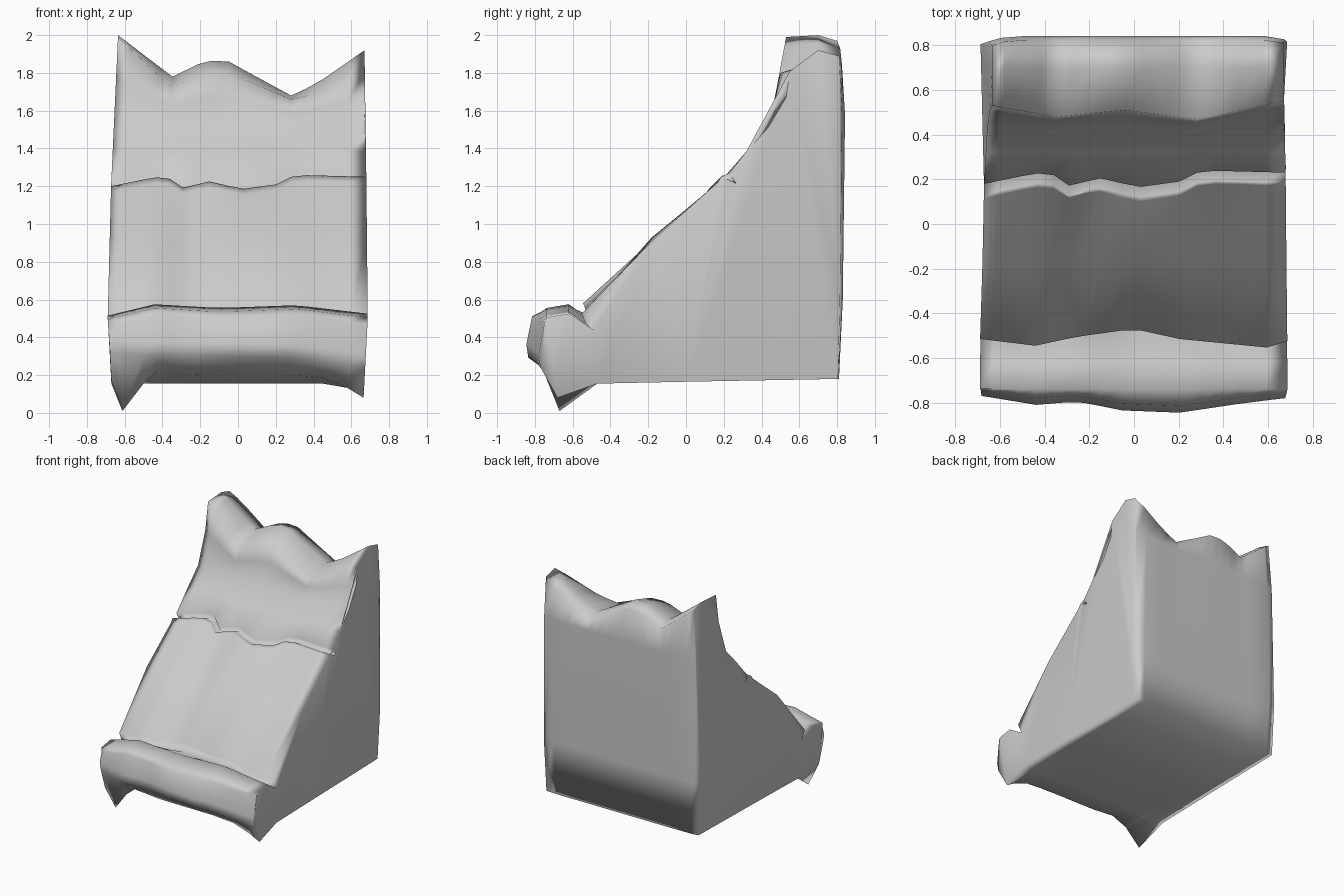
import bpy, bmesh

if "Cube" in bpy.data.objects:
    bpy.data.objects.remove(bpy.data.objects["Cube"])


def curve(pairs):
    """Piecewise-linear function of x through (x, value) pairs."""
    def f(x):
        if x <= pairs[0][0]:
            return pairs[0][1]
        for (a, va), (b, vb) in zip(pairs, pairs[1:]):
            if x <= b:
                return va + (vb - va) * (x - a) / (b - a)
        return pairs[-1][1]
    return f


# Uneven edges running across the width
rim_z = curve([(-.67, 2.0), (-.36, 1.78), (-.18, 1.865), (-.05, 1.86), (.28, 1.68), (.41, 1.74), (.67, 1.92)])
rim_front_z = curve([(-.67, 1.99), (-.36, 1.72), (-.18, 1.80), (-.05, 1.80), (.28, 1.66), (.41, 1.69), (.67, 1.81)])
rim_front_y = curve([(-.67, .53), (-.36, .48), (-.05, .51), (.28, .47), (.67, .55)])
fold_z = curve([(-.67, 1.20), (-.5, 1.235), (-.38, 1.255), (-.3, 1.19), (-.15, 1.225), (.02, 1.185),
                (.2, 1.21), (.3, 1.26), (.67, 1.25)])
lap_z = curve([(-.67, .52), (-.43, .575), (-.36, .545), (-.15, .575), (.05, .55), (.3, .57), (.45, .52), (.67, .52)])
lap_y = curve([(-.67, -.51), (-.43, -.54), (-.25, -.5), (0, -.465), (.2, -.51), (.6, -.55), (.67, -.52)])
dip = curve([(-.67, 0), (-.4, .01), (-.22, .045), (-.1, 0), (.1, .0), (.3, .02), (.45, .025), (.67, .01)])
front_y = curve([(-.67, -.77), (-.43, -.81), (-.25, -.795), (-.05, -.835), (.2, -.845), (.5, -.80), (.67, -.78)])
foot_z = curve([(-.67, .17), (-.61, .01), (-.45, .22), (-.2, .2), (.3, .2), (.5, .18), (.67, .08)])
foot_y = curve([(-.67, -.72), (-.61, -.67), (-.45, -.70), (.4, -.71), (.67, -.68)])
chin_z = curve([(-.67, .32), (-.45, .30), (-.1, .30), (.3, .29), (.67, .24)])
lip_z = curve([(-.67, .51), (-.43, .57), (-.1, .55), (.3, .565), (.67, .52)])
back_in = curve([(-.67, .025), (-.58, .0), (.58, .0), (.67, .015)])
left_w = curve([(0, .672), (.2, .67), (.5, .69), (1.2, .672), (2, .635)])
right_w = curve([(.08, .665), (.5, .687), (1.2, .68), (1.9, .67)])


def profile(x):
    """Side outline (y, z), anticlockwise from the front underside."""
    fz, ly, lz = fold_z(x), lap_y(x), lap_z(x)
    fy = fz - 1.065
    d, b = dip(x), back_in(x)
    return [
        (foot_y(x), foot_z(x)),
        (front_y(x) + .01, chin_z(x)),
        (front_y(x), chin_z(x) + .07),
        (front_y(x) + .03, lip_z(x) - .05),
        (-.74, lip_z(x) - .015),
        (-.62, lip_z(x) + .005),
        (ly + .03, lz - .08),                       # lower crease
        (ly - .005, lz + .005),                     # sloping panel
        (-.18 + d, .93 - d),
        (fy - .02 + d * .3, fz - .03),
        (fy, fz),
        (fy + .08, fz - .035),                      # upper crease
        (fy + .045, fz + .02),                      # backrest
        (.32, 1.385),
        (.435, 1.51),
        (rim_front_y(x) - .02, rim_front_z(x) * .55 + 1.5 * .45),
        (rim_front_y(x), rim_front_z(x)),
        (.70, rim_z(x)),
        (.825 - b, rim_z(x) - .03),
        (.842 - b, 1.58),
        (.83 - b, .6),
        (.81 - b * .4, .18),
        (.0, .165),
        (-.47, .155),
    ]


# Wedge body lofted from side outlines
columns = [-.67, -.61, -.5, -.43, -.36, -.29, -.22, -.15, -.05, .03, .12, .2, .28, .36, .45, .58, .67]
bm = bmesh.new()
rings = []
for x in columns:
    ring = []
    for y, z in profile(x):
        w = left_w(z) if x < 0 else right_w(z)
        ring.append(bm.verts.new((x / .67 * w, y, z)))
    rings.append(ring)
n = len(rings[0])
for a, b in zip(rings, rings[1:]):
    for i in range(n):
        j = (i + 1) % n
        bm.faces.new((a[i], b[i], b[j], a[j]))

# Flat side panels
caps = [bm.faces.new(rings[0]), bm.faces.new(rings[-1][::-1])]
bmesh.ops.triangulate(bm, faces=caps)
bmesh.ops.recalc_face_normals(bm, faces=bm.faces)

mesh = bpy.data.meshes.new("wedge_seat")
bm.to_mesh(mesh)
bm.free()
seat = bpy.data.objects.new("wedge_seat", mesh)
bpy.context.collection.objects.link(seat)
for p in mesh.polygons:
    p.use_smooth = True

# Area-weighted normals keep the broad sides calm while the edges stay soft
mod = seat.modifiers.new("soft_normals", 'WEIGHTED_NORMAL')
mod.weight = 50
